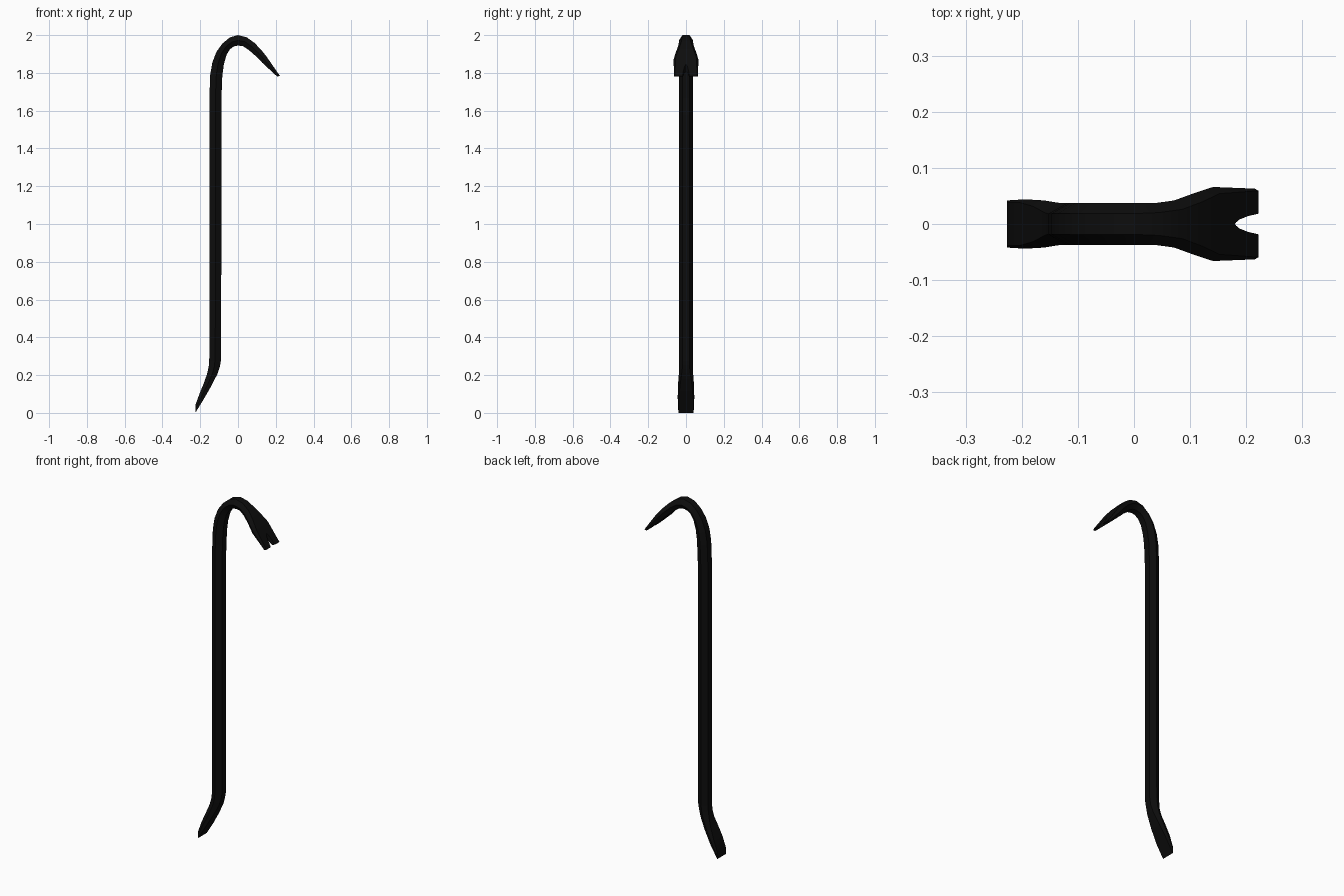
import bpy, bmesh

if "Cube" in bpy.data.objects:
    bpy.data.objects.remove(bpy.data.objects["Cube"])

# Stations along the bar: outer edge x, z; inner edge x, z; half width; flat share of the width
R = 0.037
STATIONS = [
    (-0.226, 0.040, -0.226, 0.000, 0.042, 0.92),
    (-0.205, 0.098, -0.183, 0.070, 0.044, 0.88),
    (-0.180, 0.160, -0.140, 0.145, 0.042, 0.75),
    (-0.164, 0.205, -0.108, 0.208, 0.038, 0.60),
    (-0.155, 0.245, -0.096, 0.245, R, 0.5),
    (-0.152, 0.290, -0.089, 0.285, R, 0.5),
    (-0.152, 1.660, -0.088, 1.660, R, 0.5),
    (-0.147, 1.790, -0.083, 1.785, R, 0.5),
    (-0.136, 1.855, -0.075, 1.845, R, 0.5),
    (-0.114, 1.912, -0.061, 1.895, R, 0.5),
    (-0.082, 1.956, -0.042, 1.926, R, 0.5),
    (-0.043, 1.988, -0.022, 1.940, R, 0.5),
    (0.000, 2.000, 0.000, 1.945, R, 0.5),
    (0.045, 1.989, 0.027, 1.941, R, 0.55),
    (0.086, 1.960, 0.057, 1.921, 0.042, 0.62),
    (0.122, 1.923, 0.093, 1.890, 0.055, 0.72),
    (0.152, 1.885, 0.130, 1.852, 0.066, 0.82),
    (0.222, 1.784, 0.208, 1.780, 0.063, 0.94),
]


def mesh_object(name, rings):
    """Skin a list of equal-sized rings and cap both ends."""
    bm = bmesh.new()
    loops = [[bm.verts.new(p) for p in ring] for ring in rings]
    n = len(loops[0])
    for a, b in zip(loops, loops[1:]):
        for i in range(n):
            j = (i + 1) % n
            bm.faces.new((a[i], a[j], b[j], b[i]))
    bm.faces.new(loops[0])
    bm.faces.new(loops[-1])
    bmesh.ops.recalc_face_normals(bm, faces=bm.faces)
    me = bpy.data.meshes.new(name)
    bm.to_mesh(me)
    bm.free()
    ob = bpy.data.objects.new(name, me)
    bpy.context.collection.objects.link(ob)
    return ob


def hexagon(ox, oz, ix, iz, w, f):
    mx, mz = (ox + ix) / 2, (oz + iz) / 2
    return [(ox, -f * w, oz), (ox, f * w, oz), (mx, w, mz),
            (ix, f * w, iz), (ix, -f * w, iz), (mx, -w, mz)]


# Hexagonal bar with hooked claw and bent chisel end
bar = mesh_object("pry_bar", [hexagon(*s) for s in STATIONS])

# Nail notch cutter, a curved V seen from above
half = [(0.182, 0.003), (0.188, 0.008), (0.203, 0.014), (0.25, 0.025)]
outline = [(0.180, 0)] + half + [(x, -y) for x, y in reversed(half)]
cutter = mesh_object("notch_cutter", [[(x, y, z) for x, y in outline] for z in (1.6, 1.9)])
cutter.hide_render = True
cutter.hide_set(True)
cut = bar.modifiers.new("nail_notch", 'BOOLEAN')
cut.operation = 'DIFFERENCE'
cut.solver = 'EXACT'
cut.object = cutter
bpy.context.view_layer.objects.active = bar
bar.select_set(True)
bpy.ops.object.modifier_apply(modifier=cut.name)
bpy.data.objects.remove(cutter)

# Black steel
steel = bpy.data.materials.new("black_steel")
steel.diffuse_color = (0.004, 0.004, 0.004, 1)
steel.use_nodes = True
steel.node_tree.nodes["Principled BSDF"].inputs["Base Color"].default_value = steel.diffuse_color
bar.data.materials.clear()
bar.data.materials.append(steel)
bpy.ops.object.shade_smooth_by_angle(angle=0.5)
